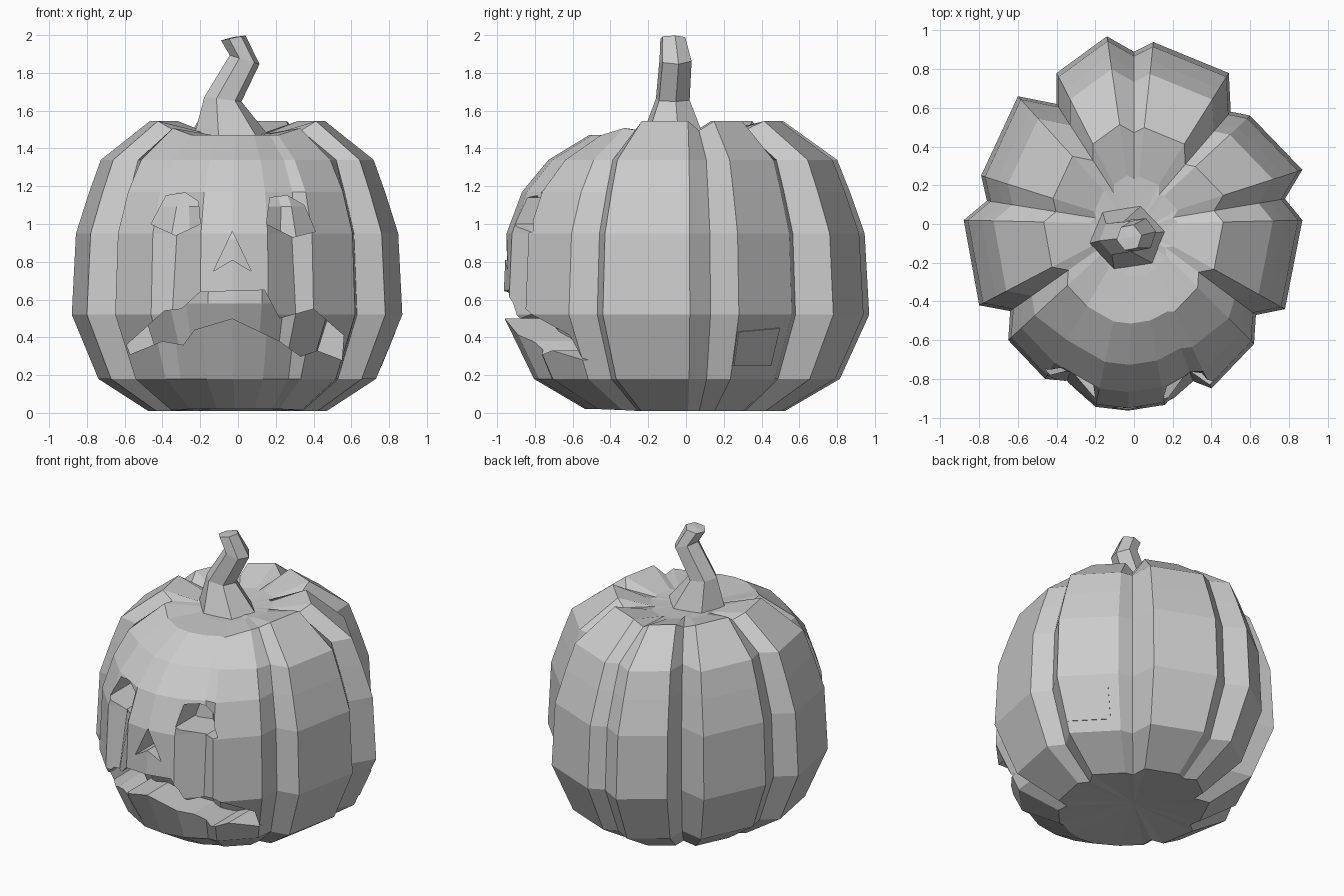
import bpy, bmesh, math
from mathutils import Vector

if "Cube" in bpy.data.objects:
    bpy.data.objects.remove(bpy.data.objects["Cube"])

def make(name, bm):
    bmesh.ops.recalc_face_normals(bm, faces=bm.faces[:])
    me = bpy.data.meshes.new(name)
    bm.to_mesh(me)
    bm.free()
    ob = bpy.data.objects.new(name, me)
    bpy.context.collection.objects.link(ob)
    return ob

def loft(bm, rings, bottom, top):
    """Skin closed rings and fan both ends to a point."""
    vs = [[bm.verts.new(p) for p in r] for r in rings]
    n = len(vs[0])
    for a, b in zip(vs, vs[1:]):
        for i in range(n):
            j = (i + 1) % n
            bm.faces.new((a[i], a[j], b[j], b[i]))
    for ring, c in ((vs[0], bottom), (vs[-1], top)):
        cv = bm.verts.new(c)
        for i in range(n):
            bm.faces.new((ring[i], ring[(i + 1) % n], cv))

# Widest cross-section: g = rib groove, f = short front groove below an eye, c = face corner
OUTLINE = [(.63, -.47, 'g'), (.78, -.44, ''), (.87, .02, ''), (.78, .13, 'g'), (.87, .28, ''),
           (.60, .56, ''), (.50, .58, 'g'), (.49, .78, ''), (.10, .94, ''), (0, .89, 'g'),
           (-.14, .97, ''), (-.40, .78, ''), (-.40, .62, 'g'), (-.60, .66, ''), (-.79, .25, ''),
           (-.76, .12, 'g'), (-.88, .02, ''), (-.80, -.42, ''), (-.64, -.45, 'g'), (-.65, -.60, 'c'),
           (-.46, -.80, ''), (-.33, -.77, 'f'), (-.20, -.95, ''), (-.03, -.97, ''), (.16, -.94, ''),
           (.29, -.77, 'f'), (.40, -.85, ''), (.62, -.62, 'c')]
# z, side scale, front scale, front z, front groove strength
LEVELS = [(.01, .54, .55, .02, 0), (.18, .84, .83, .18, 0), (.52, 1, 1, .52, .5), (.95, .975, .98, .95, 1),
          (1.17, .895, .895, 1.17, 0), (1.34, .825, .75, 1.34, 0), (1.545, .53, .53, 1.47, 0),
          (1.48, .26, .28, 1.47, 0)]

def pumpkin(name, k=1.0):
    rings = []
    for n, (z, s, fs, fz, fg) in enumerate(LEVELS):
        ring = []
        for x, y, tag in OUTLINE:
            r, h = (fs, fz) if y < -.7 else (s, z)
            if tag == 'c':
                r, h = (s + fs) / 2, (z + fz) / 2
            if tag == 'f':
                r *= 1 + .11 * (1 - fg)
            if tag == 'g' and n == 6:
                h -= .05
            ring.append(Vector((x * r * k, y * r * k, .8 + (h - .8) * k)))
        rings.append(ring)
    bm = bmesh.new()
    loft(bm, rings, (0, 0, .8 + (.04 - .8) * k), (0, -.05, .8 + (1.46 - .8) * k))
    return make(name, bm)

def boolean(ob, cutter):
    m = ob.modifiers.new("cut", 'BOOLEAN')
    m.operation = 'DIFFERENCE'
    m.solver = 'EXACT'
    m.object = cutter

body = pumpkin("pumpkin_body")
core = pumpkin("helper_core", .79)
core.hide_render = True
core.hide_set(True)

# Carved face: prisms that stop at the inner core
def carve(name, pts):
    bm = bmesh.new()
    f = bm.faces.new([bm.verts.new((x, -1.3, z)) for x, z in pts])
    ext = bmesh.ops.extrude_face_region(bm, geom=[f])
    bmesh.ops.translate(bm, vec=(0, .95, 0),
                        verts=[v for v in ext['geom'] if isinstance(v, bmesh.types.BMVert)])
    ob = make(name, bm)
    boolean(ob, core)
    ob.hide_render = True
    ob.hide_set(True)
    boolean(body, ob)

carve("left_eye_cutter", [(-.46, 1.0), (-.38, 1.15), (-.28, 1.165), (-.21, 1.12), (-.2, 1.0), (-.33, .94)])
carve("right_eye_cutter", [(.15, 1.0), (.17, 1.14), (.26, 1.15), (.35, 1.1), (.41, .96), (.29, .93)])
carve("nose_cutter", [(-.03, .96), (-.13, .75), (-.03, .81), (.07, .75)])
carve("mouth_cutter", [(-.59, .36), (-.39, .54), (-.3, .55), (-.2, .64), (.14, .65), (.22, .5), (.4, .55),
                       (.56, .41), (.55, .28), (.42, .33), (.33, .30), (.22, .38), (-.03, .50), (-.23, .44),
                       (-.29, .36), (-.4, .38), (-.57, .31)])

# Stem: bent six-sided tube
rings = []
for cx, cy, cz, rx, ry, tilt in [(-.03, -.07, 1.45, .21, .18, 0), (-.08, -.07, 1.66, .1, .095, -.12),
                                 (.035, -.055, 1.87, .08, .09, -.3), (-.025, -.07, 1.985, .066, .07, .2)]:
    ring = []
    for i in range(6):
        a = math.radians(60 * i + 10)
        dx = rx * math.cos(a)
        ring.append((cx + dx, cy + ry * math.sin(a), cz + dx * tilt))
    rings.append(ring)
bm = bmesh.new()
loft(bm, rings, (-.03, -.07, 1.45), (-.025, -.07, 1.99))
make("stem", bm)

# Small square patch on the right side
A, B = Vector((.87, .28, 0)), Vector((.60, .56, 0))
out = Vector((.7, .67, -.3)).normalized()
bm = bmesh.new()
corners = []
for t, z in [(.02, .25), (.82, .25), (.82, .45), (.02, .43)]:
    p = A.lerp(B, t) * (.84 + .16 * (z - .18) / .34)
    p.z = z
    corners.append(p)
lo = [bm.verts.new(p - out * .01) for p in corners]
hi = [bm.verts.new(p + out * .008) for p in corners]
bm.faces.new(lo)
bm.faces.new(hi)
for i in range(4):
    j = (i + 1) % 4
    bm.faces.new((lo[i], lo[j], hi[j], hi[i]))
make("side_patch", bm)
